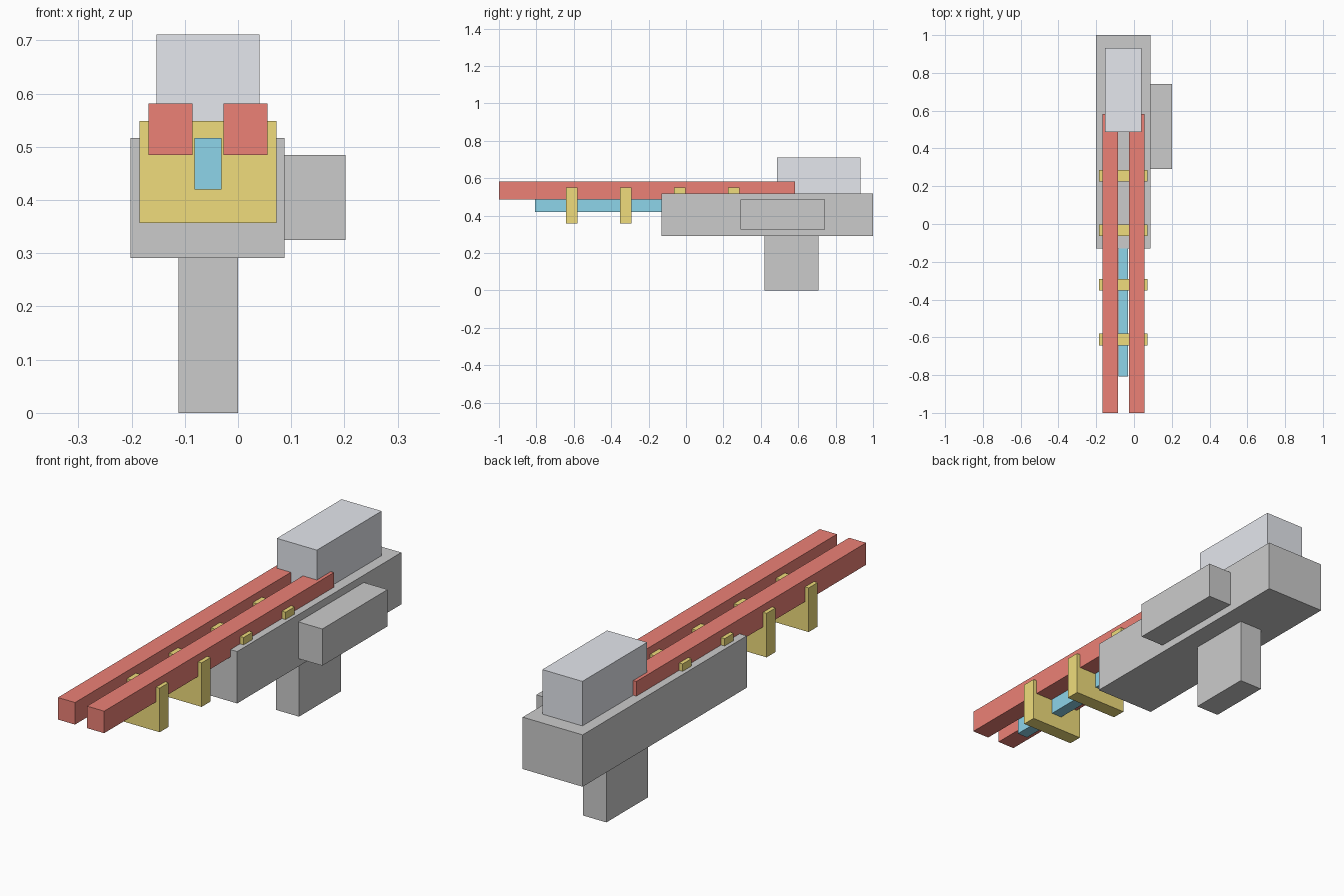
import bpy
import bmesh
from mathutils import Vector

if "Cube" in bpy.data.objects:
    bpy.data.objects.remove(bpy.data.objects["Cube"])


def material(name, rgb):
    m = bpy.data.materials.new(name)
    m.diffuse_color = (*rgb, 1)
    m.use_nodes = True
    m.node_tree.nodes["Principled BSDF"].inputs["Base Color"].default_value = m.diffuse_color
    return m


def box(name, x, y, z, mat=None):
    """Box from (min, max) ranges on each axis."""
    low, high = (Vector(c) for c in zip(x, y, z))
    bm = bmesh.new()
    bmesh.ops.create_cube(bm, size=1)
    bmesh.ops.scale(bm, vec=high - low, verts=bm.verts)
    mesh = bpy.data.meshes.new(name)
    bm.to_mesh(mesh)
    bm.free()
    ob = bpy.data.objects.new(name, mesh)
    ob.location = (low + high) / 2
    if mat:
        mesh.materials.append(mat)
    bpy.context.collection.objects.link(ob)
    return ob


red = material("red", (0.84, 0.22, 0.18))
yellow = material("yellow", (0.87, 0.72, 0.20))
blue = material("blue", (0.27, 0.66, 0.82))
steel = material("steel", (0.78, 0.80, 0.85))

# Main housing, handle, side pod and top unit
box("body", (-0.202, 0.087), (-0.13, 1.0), (0.291, 0.517))
box("grip", (-0.112, 0.0), (0.42, 0.708), (0.0, 0.291))
box("side_box", (0.087, 0.202), (0.292, 0.742), (0.325, 0.485))
box("top_unit", (-0.153, 0.04), (0.486, 0.932), (0.517, 0.711), steel)

# Twin rails either side of the centre line of the body
MID = -0.0565
for side, label in ((-1, "left"), (1, "right")):
    inner, outer = MID + side * 0.029, MID + side * 0.1115
    box(f"{label}_rail", sorted((inner, outer)), (-1.0, 0.582),
        (0.485, 0.581), red)

# Central bar running forward from the body
box("center_bar", (-0.082, -0.031), (-0.807, -0.13), (0.42, 0.517), blue)

# Evenly spaced brackets holding the rails
for i in range(4):
    y = -0.611 + i * 0.289
    box(f"bracket_{i + 1}", (-0.185, 0.072), (y - 0.031, y + 0.031),
        (0.357, 0.549), yellow)
